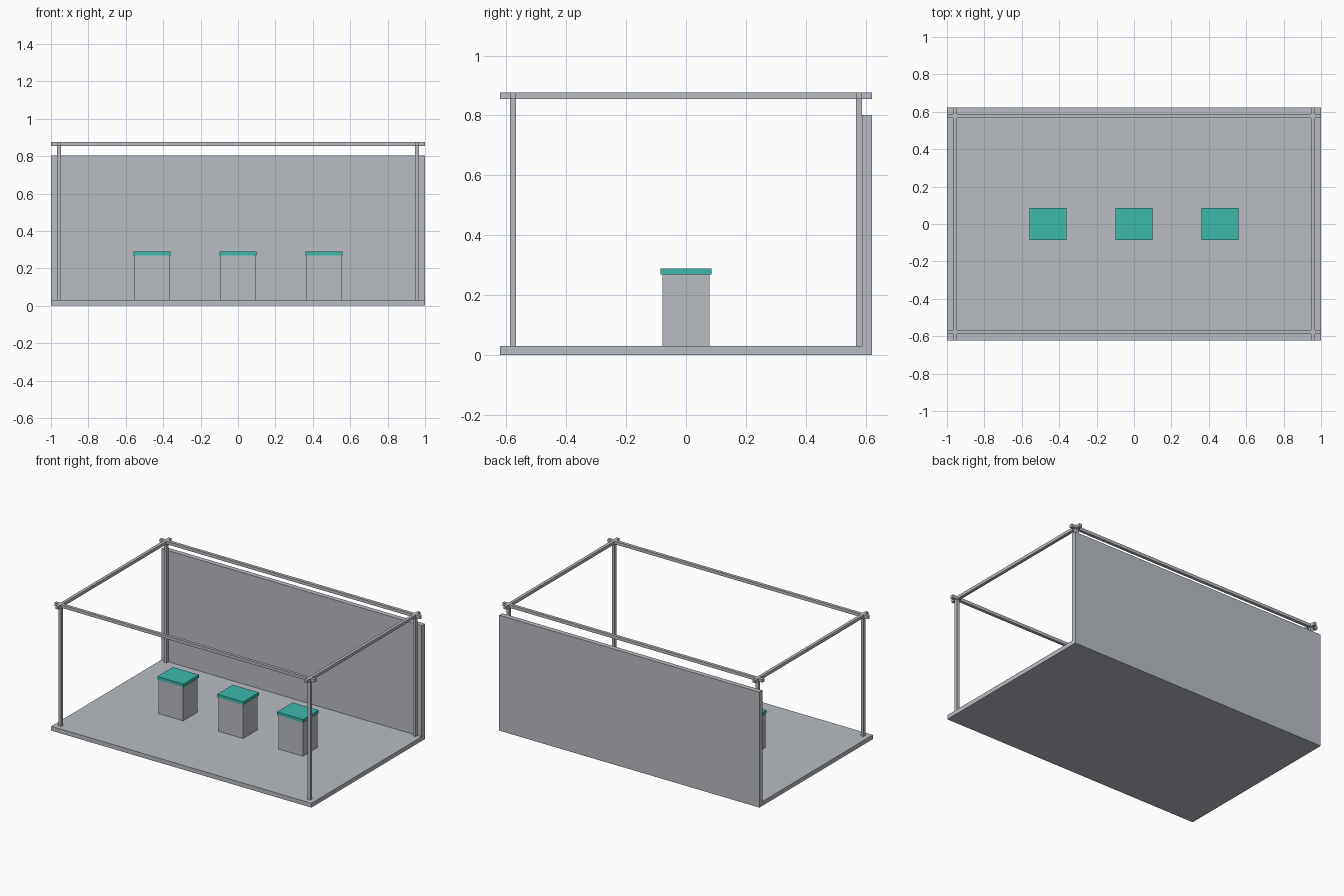
import bpy

if "Cube" in bpy.data.objects:
    bpy.data.objects.remove(bpy.data.objects["Cube"])


def make_material(name, srgb):
    m = bpy.data.materials.new(name)
    lin = [((c / 255 + 0.055) / 1.055) ** 2.4 for c in srgb]
    m.diffuse_color = (*lin, 1)
    m.use_nodes = True
    m.node_tree.nodes["Principled BSDF"].inputs["Base Color"].default_value = m.diffuse_color
    return m


grey = make_material("light grey", (184, 188, 194))
teal = make_material("teal", (61, 186, 171))


def box(name, x, y, z, mat):
    """Box spanning the given (min, max) ranges."""
    spans = (x, y, z)
    bpy.ops.mesh.primitive_cube_add(size=1, location=[(a + b) / 2 for a, b in spans])
    ob = bpy.context.object
    ob.name = name
    ob.scale = [b - a for a, b in spans]
    bpy.ops.object.transform_apply(location=False, rotation=False, scale=True)
    ob.data.materials.append(mat)
    return ob


def around(c, half):
    return (c - half, c + half)


W, D = 1.0, 0.622          # half width and half depth
PX, PY, R = 0.957, 0.578, 0.0105  # post centres and half thickness
FLOOR, TOP = 0.03, 0.876

# Floor slab and back wall
box("floor", (-W, W), (-D, D), (0, FLOOR), grey)
box("back_wall", (-W, W), (0.588, D), (0, 0.802), grey)

# Corner posts
for sx, side in ((-1, "left"), (1, "right")):
    for sy, end in ((-1, "front"), (1, "back")):
        box(f"{end}_{side}_post", around(sx * PX, R), around(sy * PY, R),
            (FLOOR, TOP - 0.01), grey)

# Overhead rails crossing at the posts
rail_z = (TOP - 2 * R, TOP)
for s, side, end in ((-1, "left", "front"), (1, "right", "back")):
    box(f"{side}_rail", around(s * PX, R), (-D, D), rail_z, grey)
    box(f"{end}_rail", (-W, W), around(s * PY, R), rail_z, grey)

# Display plinths with coloured tops
for i, x in enumerate((-0.46, 0, 0.46), 1):
    box(f"plinth_{i}", around(x, 0.094), around(0, 0.079), (FLOOR, 0.268), grey)
    box(f"plinth_top_{i}", around(x, 0.1), around(0, 0.085), (0.268, 0.289), teal)
